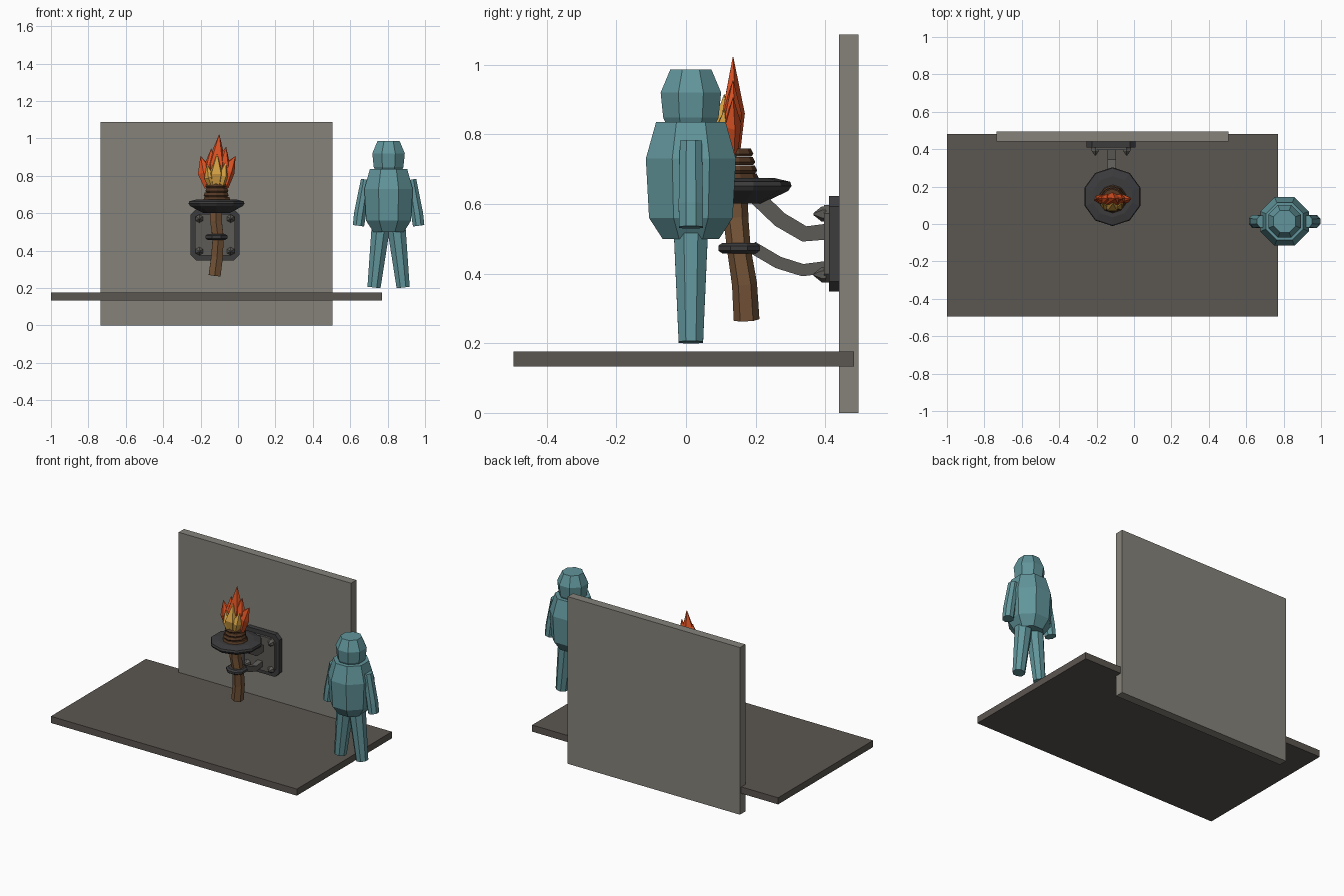
import bpy, bmesh, math
from mathutils import Vector

if "Cube" in bpy.data.objects:
    bpy.data.objects.remove(bpy.data.objects["Cube"])


def material(name, rgb):
    m = bpy.data.materials.new(name)
    m.diffuse_color = (*rgb, 1)
    m.use_nodes = True
    m.node_tree.nodes["Principled BSDF"].inputs["Base Color"].default_value = m.diffuse_color
    return m


WALL = material("wall stone", (0.235, 0.225, 0.195))
FLOOR = material("floor stone", (0.105, 0.092, 0.080))
TEAL = material("figure teal", (0.120, 0.300, 0.325))
WOOD = material("wood", (0.180, 0.090, 0.040))
WRAP = material("dark wrapping", (0.090, 0.040, 0.018))
DARK = material("dark iron", (0.045, 0.045, 0.048))
IRON = material("grey iron", (0.110, 0.105, 0.095))
ORANGE = material("flame orange", (0.720, 0.085, 0.017))
YELLOW = material("flame yellow", (0.640, 0.340, 0.055))


def finish(bm, name, mat):
    bmesh.ops.recalc_face_normals(bm, faces=bm.faces)
    me = bpy.data.meshes.new(name)
    bm.to_mesh(me)
    bm.free()
    me.materials.append(mat)
    ob = bpy.data.objects.new(name, me)
    bpy.context.collection.objects.link(ob)
    return ob


def box(name, lo, hi, mat, corner=0.0):
    """Box from two corners; corner chamfers the four edges along y."""
    lo, hi = Vector(lo), Vector(hi)
    bm = bmesh.new()
    bmesh.ops.create_cube(bm, size=1)
    for v in bm.verts:
        v.co = (lo + hi) / 2 + v.co * (hi - lo)
    if corner:
        es = [e for e in bm.edges
              if abs((e.verts[0].co - e.verts[1].co).normalized().y) > 0.9]
        bmesh.ops.bevel(bm, geom=es, offset=corner, segments=1, affect='EDGES')
    return finish(bm, name, mat)


def loft(name, path, n, mat, rot=0.5):
    """Closed n-sided skin along path entries (x, y, z, rx[, ry])."""
    bm = bmesh.new()
    pts = [Vector(p[:3]) for p in path]
    rings = []
    for i, p in enumerate(path):
        t = (pts[min(i + 1, len(pts) - 1)] - pts[max(i - 1, 0)]).normalized()
        side = (Vector((1, 0, 0)) - t * t.x).normalized()
        up = t.cross(side)
        rx, ry = p[3], p[-1]
        ring = []
        for k in range(n):
            a = math.tau * (k + rot) / n
            ring.append(bm.verts.new(pts[i] + side * rx * math.cos(a) + up * ry * math.sin(a)))
        rings.append(ring)
    for a, b in zip(rings, rings[1:]):
        for k in range(n):
            j = (k + 1) % n
            bm.faces.new((a[k], a[j], b[j], b[k]))
    bm.faces.new(rings[0])
    bm.faces.new(rings[-1])
    bmesh.ops.remove_doubles(bm, verts=bm.verts, dist=0.0004)
    return finish(bm, name, mat)


def turned(name, x, y, profile, n, mat, rot=0.5):
    """Upright turned shape from (z, radius) pairs."""
    return loft(name, [(x, y, z, r) for z, r in profile], n, mat, rot)


# Wall and floor slabs
box("wall", (-0.735, 0.44, 0), (0.505, 0.495, 1.087), WALL)
box("floor", (-1, -0.495, 0.133), (0.77, 0.482, 0.176), FLOOR)

# Standing figure
FX, FY = 0.805, 0.014
turned("figure_head", FX, FY, [(0.825, 0.075), (0.848, 0.086), (0.92, 0.094), (0.986, 0.064)], 8, TEAL)
turned("figure_torso", FX, FY, [(0.5, 0.088), (0.56, 0.13), (0.73, 0.14), (0.836, 0.108)], 8, TEAL)
for s, side in ((-1, "left"), (1, "right")):
    loft(side + "_leg", [(FX + s * 0.078, FY, 0.203, 0.038), (FX + s * 0.04, FY, 0.54, 0.054)], 8, TEAL)
    loft(side + "_arm", [(FX + s * 0.161, FY, 0.533, 0.033, 0.037),
                         (FX + s * 0.152, FY, 0.60, 0.035, 0.038),
                         (FX + s * 0.122, FY, 0.78, 0.028, 0.034)], 8, TEAL)

# Wall plate with four studs
PX, PZ = -0.123, 0.484
box("wall_plate", (PX - 0.131, 0.41, PZ - 0.136), (PX + 0.131, 0.442, PZ + 0.139), DARK, 0.03)
box("plate_panel", (PX - 0.108, 0.396, PZ - 0.11), (PX + 0.108, 0.412, PZ + 0.113), IRON, 0.025)
for sx in (-1, 1):
    for sz in (-1, 1):
        x, z = PX + sx * 0.084, PZ + sz * 0.087
        loft("plate_stud", [(x, 0.402, z, 0.022), (x, 0.39, z, 0.022), (x, 0.366, z, 0.003)], 6, IRON)

# Bent bracket arms
TX = -0.115
for name, r, pts in (
        ("upper_bracket", 0.032, [(0.4, 0.52), (0.34, 0.514), (0.27, 0.555), (0.20, 0.622)]),
        ("lower_bracket", 0.025, [(0.4, 0.418), (0.335, 0.410), (0.265, 0.432), (0.19, 0.476)])):
    loft(name, [(TX - 0.003, y, z, r) for y, z in pts], 4, IRON)

# Crooked handle and its collar
loft("handle", [(-0.125, 0.174, 0.267, 0.037), (-0.112, 0.168, 0.37, 0.036),
                (-0.106, 0.152, 0.47, 0.034), (-0.118, 0.143, 0.56, 0.036),
                (-0.115, 0.138, 0.66, 0.04)], 6, WOOD)
turned("handle_collar", -0.115, 0.152, [(0.458, 0.052), (0.466, 0.064), (0.48, 0.064), (0.488, 0.052)], 8, DARK)

# Drip dish
turned("dish", TX, 0.146, [(0.602, 0.075), (0.638, 0.148), (0.652, 0.157), (0.664, 0.153), (0.674, 0.11)],
       10, DARK)

# Wrapped torch head, stacked bands
for i in range(4):
    z, r = 0.664 + i * 0.024, 0.076 - i * 0.0055
    turned("wrap_band", TX + 0.002 * (-1) ** i, 0.134, [(z, r - 0.006), (z + 0.008, r), (z + 0.023, r - 0.007)],
           10, WRAP)


def flame(name, mat, y, tongues):
    """Faceted tongues: base x, bulge x, bulge z, tip x, tip z, half width, depth."""
    for i, (bx, mx, mz, tx, tz, w, d) in enumerate(tongues):
        low = 0.74
        loft(f"{name}_{i + 1}", [(bx, y, low, w * 0.65, d * 0.6),
                                 (mx, y, mz, w, d),
                                 (tx, y + 0.002, tz, 0.001)], 5 + i % 2, mat, 0.25)


# Outer orange flame and inner yellow flame
flame("outer_flame", ORANGE, 0.133, [
    (-0.115, -0.115, 0.86, -0.100, 1.022, 0.056, 0.036),
    (-0.150, -0.173, 0.82, -0.200, 0.905, 0.045, 0.026),
    (-0.080, -0.060, 0.83, -0.014, 0.905, 0.047, 0.026),
    (-0.095, -0.082, 0.86, -0.064, 0.955, 0.042, 0.028),
    (-0.135, -0.145, 0.86, -0.143, 0.945, 0.038, 0.028)])
flame("inner_flame", YELLOW, 0.108, [
    (-0.118, -0.116, 0.81, -0.112, 0.915, 0.044, 0.046),
    (-0.135, -0.150, 0.79, -0.166, 0.860, 0.032, 0.036),
    (-0.095, -0.083, 0.80, -0.066, 0.870, 0.032, 0.036)])
